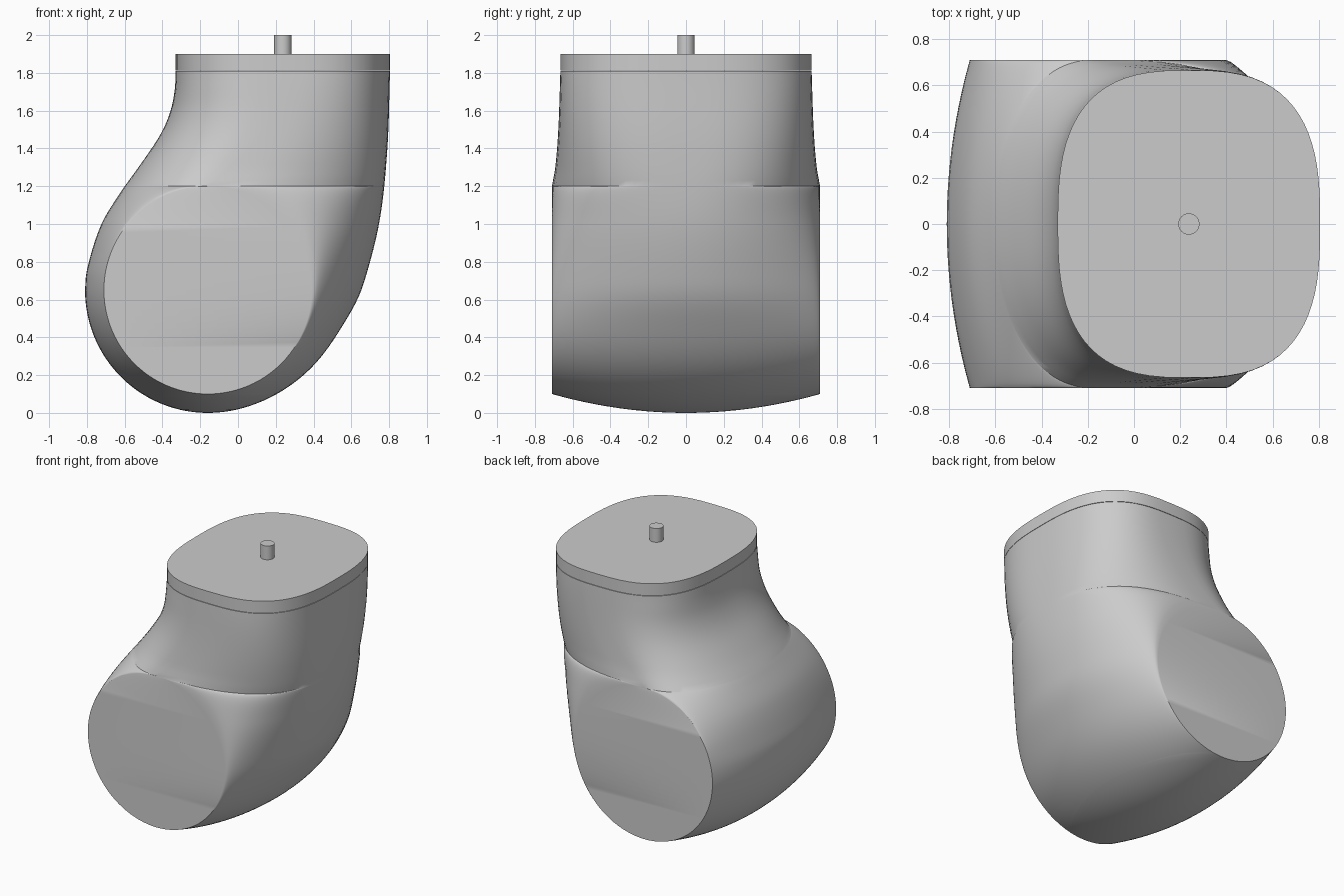
import bpy, bmesh, math

cube = bpy.data.objects.get("Cube")
if cube:
    bpy.data.objects.remove(cube, do_unlink=True)

grey = bpy.data.materials.new("plain grey")
grey.use_nodes = True
grey.diffuse_color = (0.6, 0.6, 0.6, 1)
grey.node_tree.nodes["Principled BSDF"].inputs["Base Color"].default_value = grey.diffuse_color

BX, BZ = -0.16, 0.65            # barrel axis
R_END, R_MID, HALF = 0.55, 0.65, 0.71
NECK_X, NECK_A, NECK_B, NECK_Z = 0.2375, 0.5675, 0.665, 1.81
STEPS = 20                      # points per quarter section


def curve(points, z):
    """Smooth interpolation through (z, value) points."""
    n = len(points)
    z = min(max(z, points[0][0]), points[-1][0])
    i = next(k for k in range(n - 1) if z <= points[k + 1][0])

    def slope(k):
        a, b = points[max(k - 1, 0)], points[min(k + 1, n - 1)]
        return (b[1] - a[1]) / (b[0] - a[0])
    (z0, p0), (z1, p1) = points[i], points[i + 1]
    h = z1 - z0
    t = (z - z0) / h
    return ((2*t**3 - 3*t*t + 1) * p0 + (t**3 - 2*t*t + t) * h * slope(i)
            + (3*t*t - 2*t**3) * p1 + (t**3 - t*t) * h * slope(i + 1))


def root(v):
    return math.sqrt(max(v, 0))


def super_f(v, n=2.8):
    return max(1 - v**n, 0) ** (1 / n)


def barrel_f(v, z):
    """Bulge of the barrel side, 1 at the middle and 0 at the rim."""
    dz = min(abs(z - BZ), R_END)
    r = R_MID - (R_MID - R_END) * v * v
    inner = root(R_END**2 - dz**2)
    return (root(r * r - dz * dz) - inner) / (root(R_MID**2 - dz * dz) - inner)


RIGHT_EXTRA = [(0, 0), (0.185, 0.035), (0.44, 0.085), (0.7, 0.18), (1.02, 0.26), (1.39, 0.30), (1.81, 0.315)]
LEFT_EDGE = [(0.65, -0.81), (0.757, -0.80), (0.995, -0.725), (1.164, -0.624), (1.31, -0.52),
             (1.47, -0.413), (1.59, -0.36), (1.71, -0.335), (1.81, -0.33)]
DEPTH = [(1.2, 0.71), (1.3, 0.692), (1.5, 0.676), (1.81, NECK_B)]
RIGHT_MIX = [(0.15, 0), (0.65, 0.25), (1.0, 0.65), (1.3, 1), (1.81, 1)]
LEFT_MIX = [(0.85, 0), (1.25, 0.45), (1.7, 1), (1.81, 1)]


def section(z):
    """Closed outline of the body at height z."""
    low = min(z, BZ)
    round_x = root(R_MID**2 - (BZ - low)**2)
    xr = BX + round_x + curve(RIGHT_EXTRA, z)
    xl = BX - round_x if z <= BZ else curve(LEFT_EDGE, z)
    chord = root(R_END**2 - (z - BZ)**2)
    depth = HALF * root(z / 0.1) if z < 0.1 else curve(DEPTH, z)
    t = max(0, (z - 1.2) / (NECK_Z - 1.2))
    centre = BX + (NECK_X - BX) * (1 - (1 - t)**2)
    mr, ml = curve(RIGHT_MIX, z), curve(LEFT_MIX, z)

    def quarter(start, end, mix):
        pts = []
        for k in range(STEPS + 1):
            v = math.sin(math.pi / 2 * k / STEPS)
            f = barrel_f(v, z) * (1 - mix) + super_f(v) * mix
            pts.append((start + (end - start) * f, depth * v))
        return pts
    right = quarter(centre + chord, xr, mr)
    left = quarter(centre - chord, xl, ml)
    back = right + left[::-1]
    front = [(x, -y) for x, y in back[::-1]][1:-1]
    return [(x, y, z) for x, y in back + front]


def loft(name, rings, angle=30):
    bm = bmesh.new()
    loops = [[bm.verts.new(p) for p in ring] for ring in rings]
    for a, b in zip(loops, loops[1:]):
        for i in range(len(a)):
            j = (i + 1) % len(a)
            bm.faces.new((a[i], a[j], b[j], b[i]))
    bm.faces.new(loops[0][::-1])
    bm.faces.new(loops[-1])
    bmesh.ops.remove_doubles(bm, verts=bm.verts, dist=0.0004)
    bmesh.ops.recalc_face_normals(bm, faces=bm.faces)
    mesh = bpy.data.meshes.new(name)
    bm.to_mesh(mesh)
    bm.free()
    obj = bpy.data.objects.new(name, mesh)
    bpy.context.collection.objects.link(obj)
    mesh.materials.append(grey)
    bpy.ops.object.select_all(action='DESELECT')
    obj.select_set(True)
    bpy.context.view_layer.objects.active = obj
    bpy.ops.object.shade_smooth_by_angle(angle=math.radians(angle))
    return obj


# Body: rounded belly, flat-ended barrel, then the neck
heights = [0.1 * (k / 10)**2 for k in range(1, 10)]
heights += [BZ - R_END * math.cos(math.pi * k / 48) for k in range(49)]
heights += [1.2 + (NECK_Z - 1.2) * k / 20 for k in range(1, 21)]
heights = [0.0001] + heights
loft("body", [section(z) for z in heights])

# Lid: flat slab on the neck, with a fine seam below it
outline = section(NECK_Z)
loft("lid", [[(x, y, z) for x, y, _ in outline] for z in (NECK_Z + 0.003, 1.9)])

# Pin: short round peg on the lid
circle = [(NECK_X + 0.046 * math.cos(a), 0.046 * math.sin(a))
          for a in (2 * math.pi * k / 24 for k in range(24))]
loft("pin", [[(x, y, z) for x, y in circle] for z in (1.89, 2.0)])
